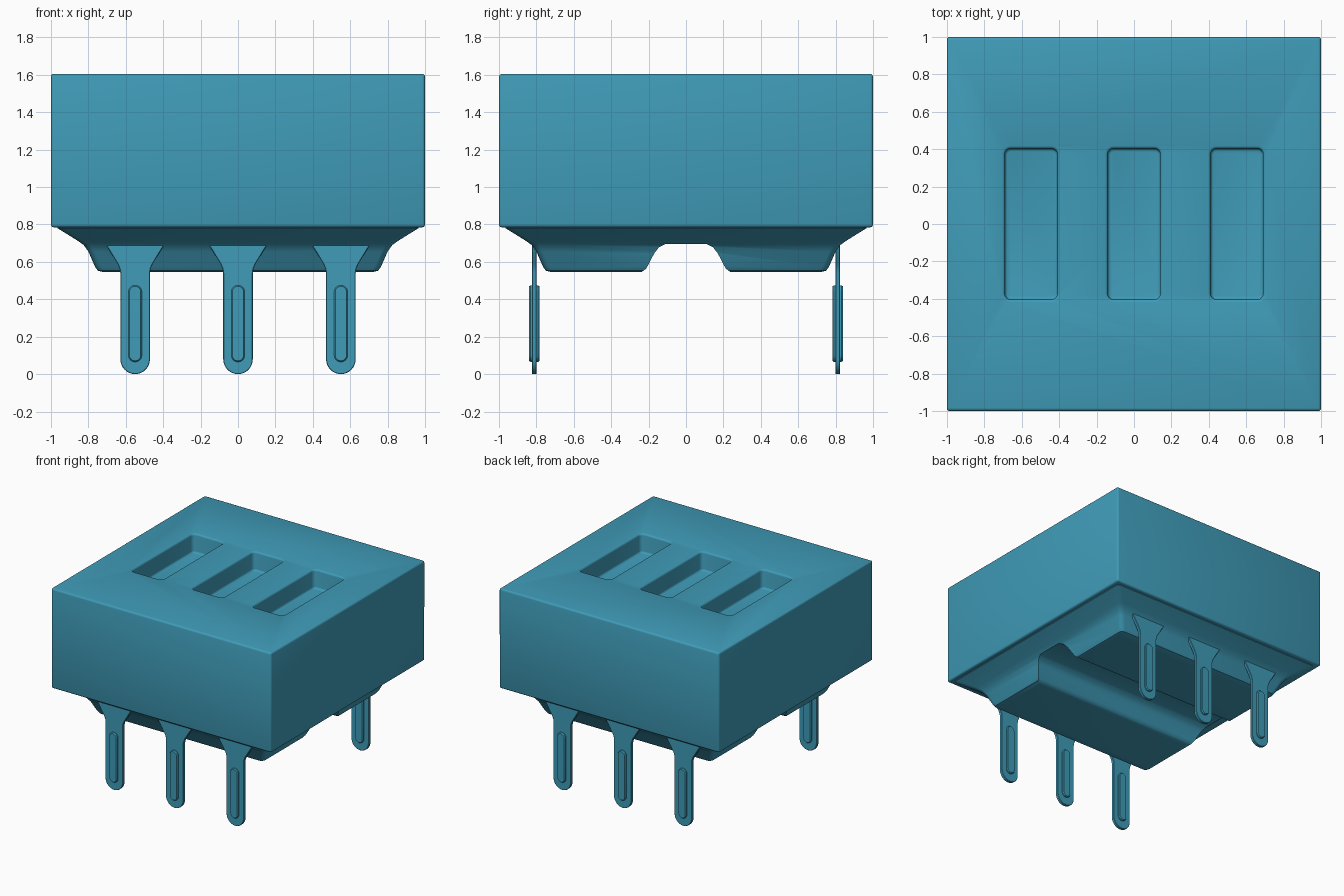
import bpy, bmesh, math

if "Cube" in bpy.data.objects:
    bpy.data.objects.remove(bpy.data.objects["Cube"])

teal = bpy.data.materials.new("teal")
teal.diffuse_color = (0.05, 0.33, 0.48, 1)
teal.use_nodes = True
teal.node_tree.nodes["Principled BSDF"].inputs["Base Color"].default_value = teal.diffuse_color


def make(name, bm):
    bmesh.ops.recalc_face_normals(bm, faces=bm.faces[:])
    me = bpy.data.meshes.new(name)
    bm.to_mesh(me)
    bm.free()
    ob = bpy.data.objects.new(name, me)
    bpy.context.collection.objects.link(ob)
    me.materials.append(teal)
    return ob


def rounded_rect(hx, hy, r, n=4, cx=0, cy=0):
    pts = []
    for k, (sx, sy) in enumerate([(1, 1), (-1, 1), (-1, -1), (1, -1)]):
        for i in range(n + 1):
            a = math.pi / 2 * (k + i / n)
            pts.append((cx + sx * (hx - r) + r * math.cos(a),
                        cy + sy * (hy - r) + r * math.sin(a)))
    return pts


def loft(name, rings):
    bm = bmesh.new()
    rows = [[bm.verts.new(p) for p in ring] for ring in rings]
    n = len(rows[0])
    for a, b in zip(rows, rows[1:]):
        for i in range(n):
            j = (i + 1) % n
            bm.faces.new((a[i], a[j], b[j], b[i]))
    bm.faces.new(rows[0])
    bm.faces.new(rows[-1])
    return make(name, bm)


def select(ob):
    bpy.ops.object.select_all(action='DESELECT')
    ob.select_set(True)
    bpy.context.view_layer.objects.active = ob


def cut(ob, cutter):
    mod = ob.modifiers.new("cut", 'BOOLEAN')
    mod.operation = 'DIFFERENCE'
    mod.solver = 'EXACT'
    mod.object = cutter
    select(ob)
    bpy.ops.object.modifier_apply(modifier=mod.name)
    bpy.data.objects.remove(cutter)


def finish(ob, width=0, segments=3):
    select(ob)
    if width:
        mod = ob.modifiers.new("soft_edges", 'BEVEL')
        mod.width = width
        mod.segments = segments
        mod.limit_method = 'ANGLE'
        mod.angle_limit = math.radians(40)
        bpy.ops.object.modifier_apply(modifier=mod.name)
    bpy.ops.object.shade_smooth_by_angle(angle=math.radians(35))


# Switch housing with three rounded pockets in the top
body = loft("housing", [[(x, y, z) for x, y in ((1, 1), (-1, 1), (-1, -1), (1, -1))]
                        for z in (0.785, 1.605)])
for x in (-0.55, 0, 0.55):
    outline = rounded_rect(0.14, 0.403, 0.03, cx=x)
    cut(body, loft("pocket_cutter", [[(px, py, z) for px, py in outline]
                                     for z in (1.45, 1.8)]))
finish(body, 0.015)

# Tapered underside, split into two feet by a channel along x
profile = [(0.94, 0.83), (0.965, 0.79), (0.965, 0.78), (0.86, 0.715), (0.825, 0.69),
           (0.80, 0.655), (0.765, 0.575), (0.75, 0.553), (0.72, 0.545)]
base = loft("base", [[(x, y, z) for x, y in rounded_rect(h, h, 0.035)]
                     for h, z in profile])
half = [(0.27, 0.50), (0.27, 0.544), (0.235, 0.547), (0.212, 0.565), (0.17, 0.645),
        (0.145, 0.678), (0.11, 0.695)]
channel = half + [(-y, z) for y, z in reversed(half)]
cut(base, loft("channel_cutter", [[(x, y, z) for y, z in channel] for x in (-1.2, 1.2)]))
finish(base)

# Flared flat pins with a raised rib on both faces
side = [(0.152, 0.692), (0.15, 0.682), (0.094, 0.59), (0.083, 0.565), (0.079, 0.54)]
tip = [(0.079 * math.cos(a), 0.079 - 0.079 * math.sin(a))
       for a in (math.pi * i / 16 for i in range(17))]
pin_outline = side + tip + [(-x, z) for x, z in reversed(side)]
for row, y in (("front", -0.811), ("back", 0.811)):
    for i, x in enumerate((-0.55, 0, 0.55)):
        pin = loft(f"{row}_pin_{i + 1}", [[(x + px, y + d, z) for px, z in pin_outline]
                                          for d in (-0.0125, 0.0125)])
        finish(pin, 0.003, 1)
        rings = []
        for inset, d in ((0.006, -0.028), (0, -0.02), (0, 0.02), (0.006, 0.028)):
            rect = rounded_rect(0.036 - inset, 0.205 - inset, 0.0355 - inset, 6)
            rings.append([(x + px, y + d, 0.27 + pz) for px, pz in rect])
        finish(loft(f"{row}_pin_rib_{i + 1}", rings))
